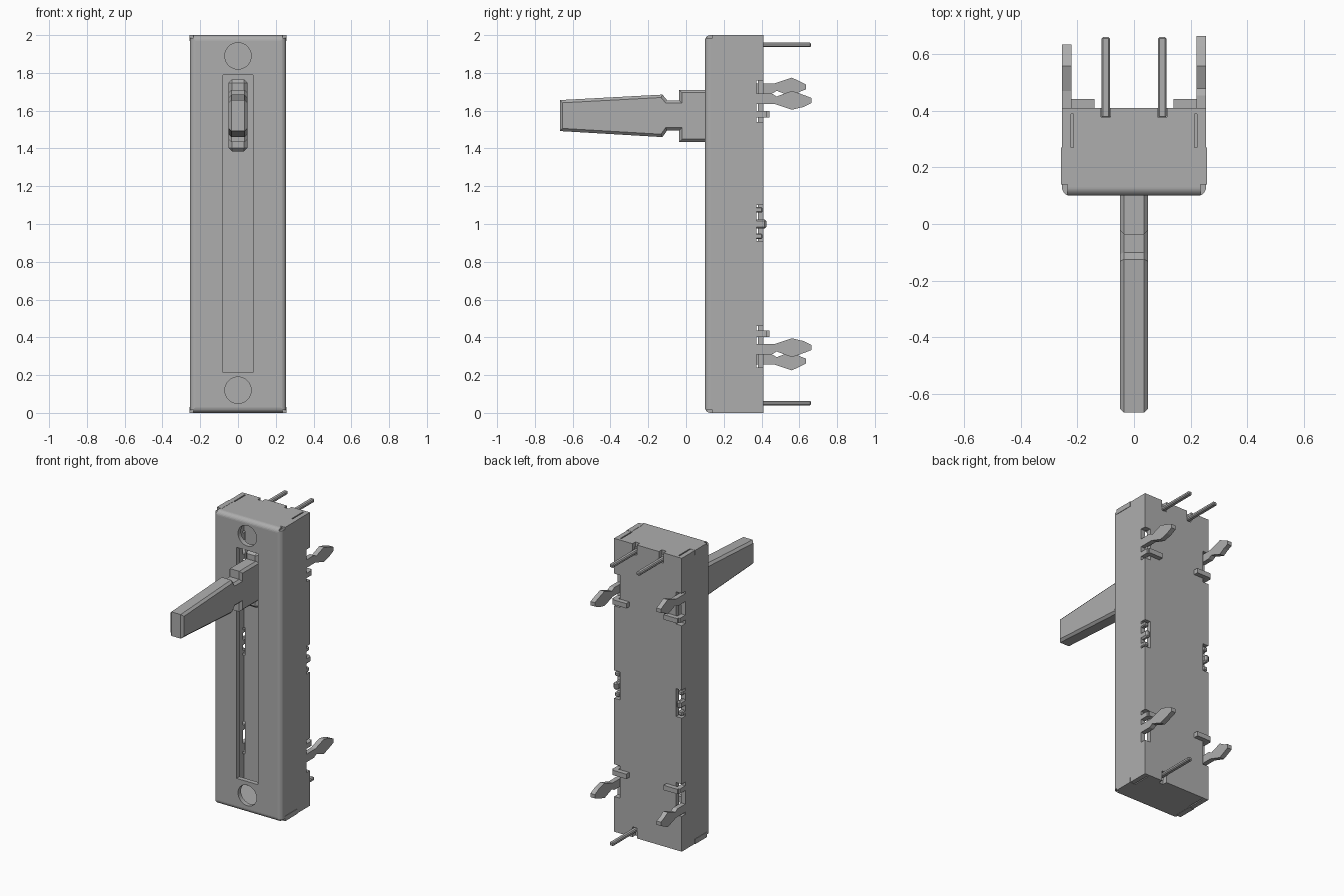
import bpy, bmesh, math
from mathutils import Matrix, Vector

if "Cube" in bpy.data.objects:
    bpy.data.objects.remove(bpy.data.objects["Cube"])

metal = bpy.data.materials.new("plain grey")
metal.diffuse_color = (0.42, 0.42, 0.42, 1)
metal.use_nodes = True
metal.node_tree.nodes["Principled BSDF"].inputs["Base Color"].default_value = metal.diffuse_color


def finish(name, bm):
    bmesh.ops.recalc_face_normals(bm, faces=bm.faces)
    mesh = bpy.data.meshes.new(name)
    bm.to_mesh(mesh)
    bm.free()
    mesh.materials.append(metal)
    ob = bpy.data.objects.new(name, mesh)
    bpy.context.collection.objects.link(ob)
    return ob


def box(name, x, y, z, bevel=0, pick=None, segments=1):
    """Box from (min, max) ranges, with optional bevel on picked edges."""
    bm = bmesh.new()
    bmesh.ops.create_cube(bm, size=1)
    for v in bm.verts:
        v.co = [r[0] if c < 0 else r[1] for c, r in zip(v.co, (x, y, z))]
    if bevel:
        edges = [e for e in bm.edges if pick is None or pick(e)]
        bmesh.ops.bevel(bm, geom=edges, offset=bevel, segments=segments,
                        profile=0.5, affect='EDGES')
    return finish(name, bm)


def prism(name, profile, x0, x1, bevel=0):
    """Extrude a (y, z) profile along x, with optional chamfer around both ends."""
    bm = bmesh.new()
    face = bm.faces.new([bm.verts.new((x0, y, z)) for y, z in profile])
    out = bmesh.ops.extrude_face_region(bm, geom=[face])
    for v in out["geom"]:
        if isinstance(v, bmesh.types.BMVert):
            v.co.x = x1
    if bevel:
        rims = [e for e in bm.edges if abs(e.verts[0].co.x - e.verts[1].co.x) < 1e-6]
        bmesh.ops.bevel(bm, geom=rims, offset=bevel, segments=1, affect='EDGES')
    return finish(name, bm)


def cut(ob, cutter):
    """Subtract the cutter and throw it away."""
    m = ob.modifiers.new("cut", 'BOOLEAN')
    m.object, m.operation, m.solver = cutter, 'DIFFERENCE', 'EXACT'
    bpy.context.view_layer.objects.active = ob
    bpy.ops.object.modifier_apply(modifier=m.name)
    bpy.data.objects.remove(cutter)


def span(a, b, s):
    """Range mirrored to the side given by sign s."""
    return tuple(sorted((a * s, b * s)))


def zspan(a, b, top):
    """Range near the top end, or mirrored to the bottom end."""
    return (a, b) if top else (2 - b, 2 - a)


# Hollow housing with rounded front rim
body = box("housing", (-.255, .255), (.10, .41), (0, 2), .03,
           lambda e: all(v.co.y < .2 for v in e.verts), 6)
cut(body, box("c", (-.222, .222), (.132, .38), (.03, 1.97)))
cut(body, box("c", (-.08, .08), (.05, .2), (.215, 1.79)))

# Round mounting holes in the front
for z in (.12, 1.89):
    bm = bmesh.new()
    bmesh.ops.create_cone(bm, cap_ends=True, segments=36, radius1=.07, radius2=.07, depth=.1,
                          matrix=Matrix.Translation((0, .11, z)) @ Matrix.Rotation(math.pi / 2, 4, 'X'))
    cut(body, finish("c", bm))

# Openings along the rear edges, end slits and corner reliefs
for s in (-1, 1):
    cut(body, box("c", span(.212, .3, s), (.372, .45), (.91, 1.10)))
    for top in (True, False):
        cut(body, box("c", span(.212, .3, s), (.372, .45), zspan(1.54, 1.76, top)))
        cut(body, box("c", span(.215, .223, s), (.27, .39), zspan(1.985, 2.05, top)))
        cut(body, box("c", span(.235, .3, s), (.05, .14), zspan(1.985, 2.05, top)))

# Terminal pins in their notches
for x, top in ((-.1, True), (.1, True), (.1, False)):
    end = "upper" if top else "lower"
    cut(body, box("c", (x - .017, x + .017), (.379, .45), zspan(1.93, 2.05, top)))
    box(end + "_terminal_pin", (x - .015, x + .015), (.375, .662), zspan(1.936, 1.960, top), .006)

# Snap-in legs, locking tabs and corner tabs
leg = [(.37, -.02), (.47, -.02), (.56, -.05), (.62, -.036), (.665, -.014), (.665, .012),
       (.63, .026), (.56, .05), (.48, .02), (.455, .035), (.37, .035)]
for s in (-1, 1):
    side = "right" if s > 0 else "left"
    for top in (True, False):
        end = "upper" if top else "lower"
        f = 1 if top else -1
        zc = 1.655 if s > 0 else 1.725
        pts = []
        for y, z in leg:
            if s < 0 and y > .57:
                y -= .03
            zz = zc + z * s
            pts.append((y, zz if top else 2 - zz))
        prism(f"{end}_{side}_snap_leg", pts, .222 * s, .255 * s)
        box(f"{end}_{side}_locking_tab", span(.14, .245, s), (.411, .443), zspan(1.565, 1.598, top))
        box(f"{end}_{side}_tab_root", span(.222, .255, s), (.36, .43), zspan(1.565, 1.598, top))
        box(f"{end}_{side}_corner_tab", span(.222, .258, s), (.14, .27), zspan(1.968, 2.0015, top))
    # Middle crimp: a centre tongue between two small lugs
    box(side + "_crimp_tongue", span(.222, .255, s), (.36, .425), (.975, 1.025), .01)
    for z in (.935, 1.075):
        box(side + "_crimp_lug", span(.222, .255, s), (.36, .405), (z - .015, z + .015), .006)

# Lever: tapered grip, neck and stepped stem
prism("lever", [(-.668, 1.492), (-.125, 1.46), (-.10, 1.495), (-.037, 1.495), (-.037, 1.434),
                (.2, 1.434), (.2, 1.710), (-.037, 1.710), (-.037, 1.655), (-.10, 1.655),
                (-.125, 1.685), (-.668, 1.656)], -.05, .05, .015)

# Sliding carriage behind the slot
box("carriage", (-.05, .05), (.14, .3), (1.385, 1.765), .018)
